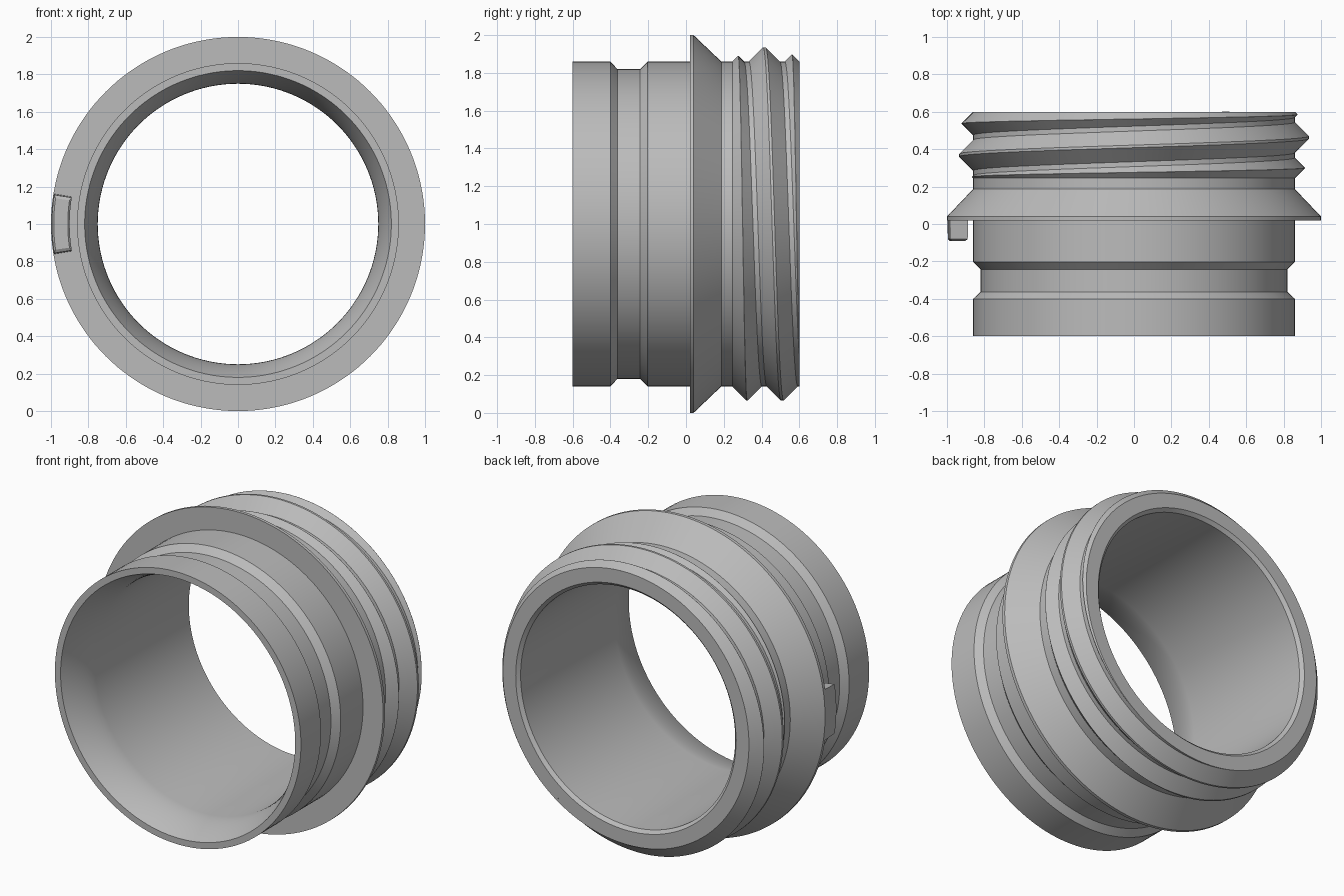
import bpy
import math

cube = bpy.data.objects.get("Cube")
if cube:
    bpy.data.objects.remove(cube, do_unlink=True)

grey = bpy.data.materials.new("neutral grey")
grey.use_nodes = True
colour = (0.5, 0.5, 0.5, 1)
grey.diffuse_color = colour
grey.node_tree.nodes["Principled BSDF"].inputs["Base Color"].default_value = colour


def ring_point(radius, y, angle):
    """Point around the y axis; angle runs from the top towards +x."""
    return (radius * math.sin(angle), y, 1 + radius * math.cos(angle))


def sweep(name, sections, closed, smooth=True):
    """Skin equal-length loops of points, capping the ends if open."""
    n, count = len(sections[0]), len(sections)
    verts = [p for s in sections for p in s]
    faces = []
    for i in range(count if closed else count - 1):
        a, b = i * n, (i + 1) % count * n
        for j in range(n):
            k = (j + 1) % n
            faces.append((a + j, a + k, b + k, b + j))
    if not closed:
        faces.append(tuple(reversed(range(n))))
        faces.append(tuple(range((count - 1) * n, count * n)))
    mesh = bpy.data.meshes.new(name)
    mesh.from_pydata(verts, [], faces)
    mesh.materials.append(grey)
    obj = bpy.data.objects.new(name, mesh)
    bpy.context.collection.objects.link(obj)
    bpy.ops.object.select_all(action="DESELECT")
    obj.select_set(True)
    bpy.context.view_layer.objects.active = obj
    bpy.ops.object.mode_set(mode="EDIT")
    bpy.ops.mesh.select_all(action="SELECT")
    bpy.ops.mesh.normals_make_consistent(inside=False)
    bpy.ops.object.mode_set(mode="OBJECT")
    if smooth:
        bpy.ops.object.shade_smooth_by_angle(angle=math.radians(20))
    return obj


# Hollow body: front groove, flange, threaded neck, then the bore
OUTER, BORE = 0.86, 0.75
profile = [
    (OUTER, -0.6), (OUTER, -0.4), (0.82, -0.363), (0.82, -0.243),
    (OUTER, -0.203), (OUTER, 0.02), (1, 0.02), (1, 0.04),
    (OUTER, 0.187), (OUTER, 0.6), (0.77, 0.6), (BORE, 0.58),
]
# Softly flared mouth at the front of the bore
for i in range(9):
    t = i / 8
    profile.append((BORE + 0.07 * t ** 1.6, -0.36 - 0.24 * t))
SEGMENTS = 144
sweep("body", [[ring_point(r, y, math.tau * i / SEGMENTS) for r, y in profile]
               for i in range(SEGMENTS)], closed=True)

# Screw thread: a 45 degree ridge that fades out between two limits
PITCH, START, END = 0.19, 0.245, 0.6
HALF, HEIGHT, SINK = 0.082, 0.075, 0.02
first = (START - HALF - 0.225) / PITCH
last = (END + HALF - 0.225) / PITCH
steps = 360
sections = []
for i in range(steps + 1):
    turn = first + (last - first) * i / steps
    centre = 0.225 + PITCH * turn
    low = max(START, centre - HALF)
    high = max(low + 0.001, min(END, centre + HALF))
    h = min((high - low) / 2 - 0.0004, HEIGHT)
    ridge = [(OUTER - SINK, low), (OUTER, low), (OUTER + h, low + h),
             (OUTER + h, high - h), (OUTER, high), (OUTER - SINK, high)]
    sections.append([ring_point(r, y, math.tau * turn) for r, y in ridge])
sweep("screw_thread", sections, closed=False)

# Curved locating tab on the front of the flange, chamfered at its front
layers = [(0.03, 0.9, 0.998, 9.3), (-0.08, 0.9, 0.995, 9), (-0.09, 0.91, 0.985, 8)]
sections = []
for y, inner, outer, spread in layers:
    arc = [math.radians(270 + spread * (i / 4 - 1)) for i in range(9)]
    sections.append([ring_point(inner, y, a) for a in arc]
                    + [ring_point(outer, y, a) for a in reversed(arc)])
sweep("locating_tab", sections, closed=False)
